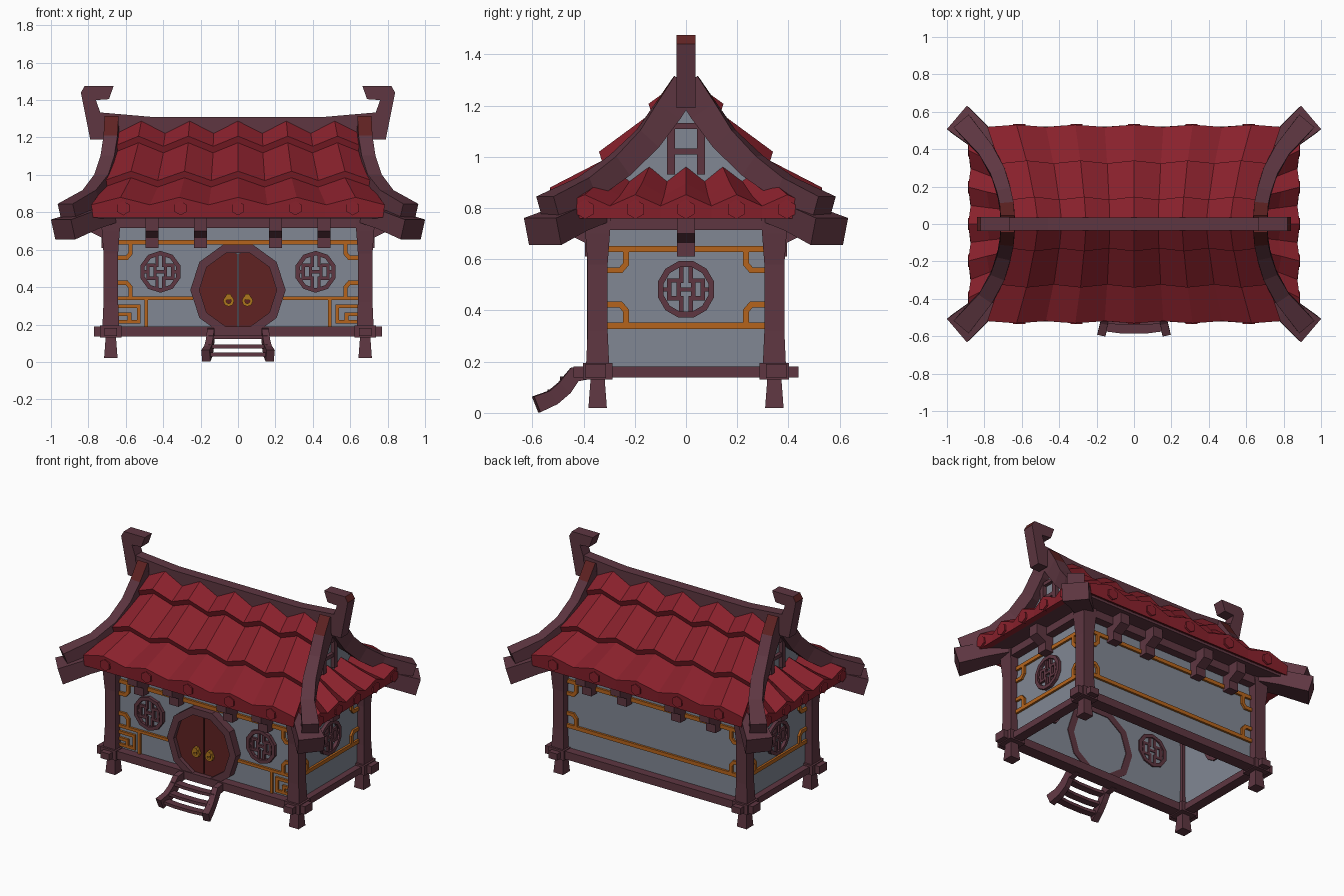
import bpy, bmesh, math
from mathutils import Vector as V

if "Cube" in bpy.data.objects:
    bpy.data.objects.remove(bpy.data.objects["Cube"])


def mat(name, r, g, b):
    m = bpy.data.materials.new(name)
    m.diffuse_color = (r, g, b, 1)
    m.use_nodes = True
    m.node_tree.nodes["Principled BSDF"].inputs["Base Color"].default_value = m.diffuse_color
    return m


WOOD = mat("plum wood", .112, .037, .053)
RED = mat("red roof tile", .250, .015, .025)
GREY = mat("grey plaster", .220, .245, .295)
DOOR = mat("dark red paint", .115, .016, .016)
GOLD = mat("orange trim", .460, .127, .012)
BRASS = mat("brass", .42, .18, .012)


# Wall frames: u along the wall, v up, w outwards
def front(u, v, w): return V((u, -w, v))
def side(u, v, w): return V((w, u, v))


def loft(bm, rings):
    """Closed solid through rings of equal length."""
    vs = [[bm.verts.new(p) for p in r] for r in rings]
    n = len(vs[0])
    fs = [bm.faces.new((a[i], a[(i + 1) % n], b[(i + 1) % n], b[i]))
          for a, b in zip(vs, vs[1:]) for i in range(n)]
    return fs + [bm.faces.new(vs[0]), bm.faces.new(vs[-1])]


def box(bm, x0, x1, y0, y1, z0, z1):
    return loft(bm, [[(x0, y0, z), (x1, y0, z), (x1, y1, z), (x0, y1, z)] for z in (z0, z1)])


def prism(bm, fr, pts, w0, w1):
    return loft(bm, [[fr(u, v, w) for u, v in pts] for w in (w0, w1)])


def ngon(cu, cv, r, n, rot=0):
    return [(cu + r * math.cos(rot + math.tau * i / n), cv + r * math.sin(rot + math.tau * i / n))
            for i in range(n)]


def ring(bm, fr, cu, cv, R, r, n, w0, w1, rot=0):
    vs = [[bm.verts.new(fr(u, v, w)) for u, v in ngon(cu, cv, q, n, rot)]
          for q, w in ((R, w0), (R, w1), (r, w1), (r, w0))]
    for k in range(4):
        a, b = vs[k], vs[(k + 1) % 4]
        for i in range(n):
            bm.faces.new((a[i], a[(i + 1) % n], b[(i + 1) % n], b[i]))


def sweep(bm, path, sizes, ref=(0, 0, 1)):
    """Rectangular beam along a path; sizes = (width, height) for each point."""
    P, rings = [V(p) for p in path], []
    if isinstance(sizes, tuple):
        sizes = [sizes] * len(P)
    for i, (p, (w, h)) in enumerate(zip(P, sizes)):
        a = (p - P[i - 1]).normalized() if i else (P[1] - p).normalized()
        b = (P[i + 1] - p).normalized() if i < len(P) - 1 else a
        t = (a + b).normalized()
        s = t.cross(V(ref)).normalized()
        u = s.cross(t)
        s = s / max(.5, t.dot(a))
        rings.append([p + s * w / 2 * i1 + u * h / 2 * i2
                      for i1, i2 in ((-1, -1), (1, -1), (1, 1), (-1, 1))])
    return loft(bm, rings)


def strip(bm, fr, pts, wid, w0, w1):
    sweep(bm, [fr(u, v, (w0 + w1) / 2) for u, v in pts], (wid, w1 - w0), fr(0, 0, 1))


def make(name, bm, mats, mx=False, my=False):
    bmesh.ops.recalc_face_normals(bm, faces=bm.faces)
    me = bpy.data.meshes.new(name)
    bm.to_mesh(me)
    bm.free()
    for m in mats if isinstance(mats, list) else [mats]:
        me.materials.append(m)
    ob = bpy.data.objects.new(name, me)
    bpy.context.collection.objects.link(ob)
    if mx or my:
        md = ob.modifiers.new("Mirror", 'MIRROR')
        md.use_axis = (mx, my, False)
        md.use_mirror_merge = False
    return ob


FY, SX = .335, .67      # outer wall planes

# Plaster walls, open below
bm = bmesh.new()
box(bm, -SX, SX, -FY, -FY + .01, .17, .75)
make("long_wall", bm, GREY, my=True)
bm = bmesh.new()
box(bm, SX - .01, SX, -FY, FY, .17, .75)
prism(bm, side, [(-.34, .86), (.34, .86), (.2, 1.0), (.06, 1.22), (-.06, 1.22), (-.2, 1.0)], .65, .66)
make("side_wall_and_gable", bm, GREY, mx=True)

# Corner posts with base blocks and feet
bm = bmesh.new()
for prof in ([(.02, .036), (.14, .027)], [(.13, .058), (.195, .058)],
             [(.19, .045), (.32, .039), (.58, .039), (.70, .048), (.77, .052)]):
    loft(bm, [[(.68 + a * r, .345 + b * r, z) for a, b in ((-1, -1), (1, -1), (1, 1), (-1, 1))]
              for z, r in prof])
make("corner_post", bm, WOOD, True, True)

# Base beams and top plates
bm = bmesh.new()
box(bm, -.77, .77, .312, .392, .137, .19)
box(bm, -.70, .70, .33, .39, .715, .775)
make("long_beam", bm, WOOD, my=True)
bm = bmesh.new()
box(bm, .647, .713, -.44, .44, .139, .182)
box(bm, .665, .725, -.38, .38, .715, .765)
make("side_beam", bm, WOOD, mx=True)
bm = bmesh.new()
box(bm, -.84, .84, -.49, .49, .768, .785)
make("eave_soffit", bm, WOOD)

# Eave brackets with a sloping underside
def bracket(bm, fr, u, w):
    loft(bm, [[fr(q, v, w + d) for d, v in ((0, .61), (.06, .61), (.06, .665), (.13, .70), (.13, .77), (0, .77))]
              for q in (u - .035, u + .035)])


bm = bmesh.new()
for x in (.2, .46):
    bracket(bm, front, x, FY)
make("long_bracket", bm, WOOD, True, True)
bm = bmesh.new()
bracket(bm, side, 0, SX)
make("side_bracket", bm, WOOD, mx=True)


# Tiled roof slopes: stepped section lofted over zigzag ribs
def tiles(bm, prof, fr):
    loft(bm, [[fr(j / 5 * hw, z + s * amp, d + s * amp * .3) for d, z, hw, amp in prof]
              for j in range(-5, 6) for s in [1 if j % 2 == 0 else -1]])


bm = bmesh.new()
tiles(bm, [(.52, .772, .775, 0), (.525, .86, .785, .02), (.32, .96, .715, .025), (.332, .995, .715, .025),
           (.125, 1.145, .665, .027), (.138, 1.18, .665, .027), (.02, 1.265, .645, .027),
           (.01, 1.15, .645, 0), (.3, .88, .7, 0)], front)
for j in range(-2, 3):
    prism(bm, front, ngon(j * .307, .822, .038, 6, math.pi / 6), .51, .535)
make("main_roof_tiles", bm, RED, my=True)
bm = bmesh.new()
tiles(bm, [(.875, .758, .495, 0), (.88, .83, .495, .022), (.78, .872, .43, .024), (.655, .935, .36, .025),
           (.655, .80, .36, 0)], side)
for j in range(-2, 3):
    prism(bm, side, ngon(j * .197, .795, .038, 6, math.pi / 6), .86, .888)
make("side_roof_tiles", bm, RED, mx=True)

# Ridge beam, rising to the ends, and hooked horns
bm = bmesh.new()
prism(bm, front, [(-.77, 1.20), (-.45, 1.19), (.45, 1.19), (.77, 1.20), (.75, 1.335), (.46, 1.31),
                  (-.46, 1.31), (-.75, 1.335)], -.034, .034)
make("ridge_beam", bm, WOOD)
bm = bmesh.new()
for f in prism(bm, front, [(.72, 1.19), (.79, 1.19), (.84, 1.44), (.82, 1.475), (.665, 1.475), (.69, 1.405),
                           (.76, 1.40), (.735, 1.33)], -.038, .038):
    c = f.calc_center_median()
    f.material_index = int(c.x > .82 and c.z > 1.44)
make("ridge_horn", bm, [WOOD, DOOR], mx=True)

# Curved hip beams with a painted top section, and corner rafters below
bm = bmesh.new()
fs = sweep(bm, [(.675, .0, 1.285), (.677, .07, 1.18), (.69, .15, 1.07), (.72, .26, .965),
                (.785, .385, .878), (.915, .54, .805)],
           [(.075, .11), (.075, .11), (.075, .10), (.08, .095), (.085, .09), (.105, .085)])
bmesh.ops.recalc_face_normals(bm, faces=bm.faces)
for f in fs:
    f.normal_update()
    f.material_index = int(f.calc_center_median().z > 1.2 and f.normal.x < .5 and f.normal.z > .1)
make("hip_beam", bm, [WOOD, DOOR], True, True)
bm = bmesh.new()
sweep(bm, [(.66, .325, .80), (.80, .445, .76), (.935, .56, .708)], [(.11, .09), (.135, .10), (.165, .11)])
make("corner_rafter", bm, WOOD, True, True)

# Gable lattice
bm = bmesh.new()
for s in (-1, 1):
    strip(bm, side, [(s * .058, .93), (s * .058, 1.19)], .032, .655, .685)
for z in (1.02, 1.12):
    strip(bm, side, [(-.06, z), (.06, z)], .024, .655, .682)
make("gable_lattice", bm, WOOD, mx=True)


# Round fret windows
def window(bm, fr, cu, cv, R, n, w):
    ring(bm, fr, cu, cv, R, R - .024, n, w - .02, w + .022, math.pi / n)
    pats = [[(-.03, 0), (.03, 0)]]
    for s in (-1, 1):
        pats += [[(s * .018, -.092), (s * .018, -.025)], [(s * .018, .025), (s * .018, .092)],
                 [(s * .095, 0), (s * .066, 0)], [(s * .028, -.04), (s * .028, .04)],
                 [(s * .028, .035), (s * .066, .035), (s * .066, -.035), (s * .028, -.035)]]
    for p in pats:
        strip(bm, fr, [(cu + u, cv + v) for u, v in p], .017, w - .015, w + .015)


bm = bmesh.new()
window(bm, front, .415, .482, .112, 10, FY)
window(bm, side, 0, .482, .114, 12, SX)
make("round_window", bm, WOOD, mx=True)

# Orange wall trim with looped corners, on every wall
bm = bmesh.new()
for fr, e, w in ((front, .65, FY), (side, .31, SX)):
    for v, d in ((.64, -1), (.34, 1)):
        if fr is side or v > .5:
            strip(bm, fr, [(0, v), (e, v)], .025, w - .005, w + .014)
        strip(bm, fr, [(e - .075, v), (e - .075, v + d * .06), (e - .055, v + d * .083), (e, v + d * .083)],
              .023, w - .005, w + .014)
make("wall_trim", bm, GOLD, True, True)
bm = bmesh.new()
strip(bm, front, [(-.65, .34), (.65, .34)], .025, -FY - .014, -FY + .005)
make("back_trim", bm, GOLD)
bm = bmesh.new()
for p in ([(.24, .34), (.65, .34)], [(.49, .19), (.49, .34)],
          [(.65, .298), (.53, .298), (.53, .215), (.65, .215)], [(.58, .215), (.58, .255), (.65, .255)]):
    strip(bm, front, p, .019, FY - .005, FY + .014)
make("front_fret_trim", bm, GOLD, mx=True)

# Round doorway: ten-sided frame, two leaves, ring knockers
bm = bmesh.new()
ring(bm, front, 0, .385, .255, .207, 10, FY - .015, FY + .052)
make("door_frame", bm, WOOD)
bm = bmesh.new()
prism(bm, front, [(.003, .58)] + [p for p in sorted(ngon(0, .385, .212, 10), key=lambda q: -q[1])
                                 if p[0] > 0] + [(.003, .19)], FY - .002, FY + .025)
make("door_leaf", bm, DOOR, mx=True)
bm = bmesh.new()
ring(bm, front, .05, .326, .030, .014, 8, FY + .026, FY + .046)
prism(bm, front, ngon(.05, .347, .019, 6), FY + .02, FY + .052)
make("door_knocker", bm, BRASS, mx=True)

# Entrance steps: curved stringers and three treads
bm = bmesh.new()
sweep(bm, [(.145, -.36, .160), (.145, -.435, .150), (.15, -.475, .098), (.158, -.52, .060), (.172, -.585, .033)],
      [(.035, .05), (.035, .06), (.037, .06), (.04, .06), (.045, .066)])
make("step_stringer", bm, WOOD, mx=True)
bm = bmesh.new()
for y, z in ((-.455, .132), (-.505, .082), (-.55, .04)):
    sweep(bm, [(-.155, y, z), (-.06, y - .012, z), (.06, y - .012, z), (.155, y, z)], (.048, .02))
make("step_treads", bm, WOOD)
